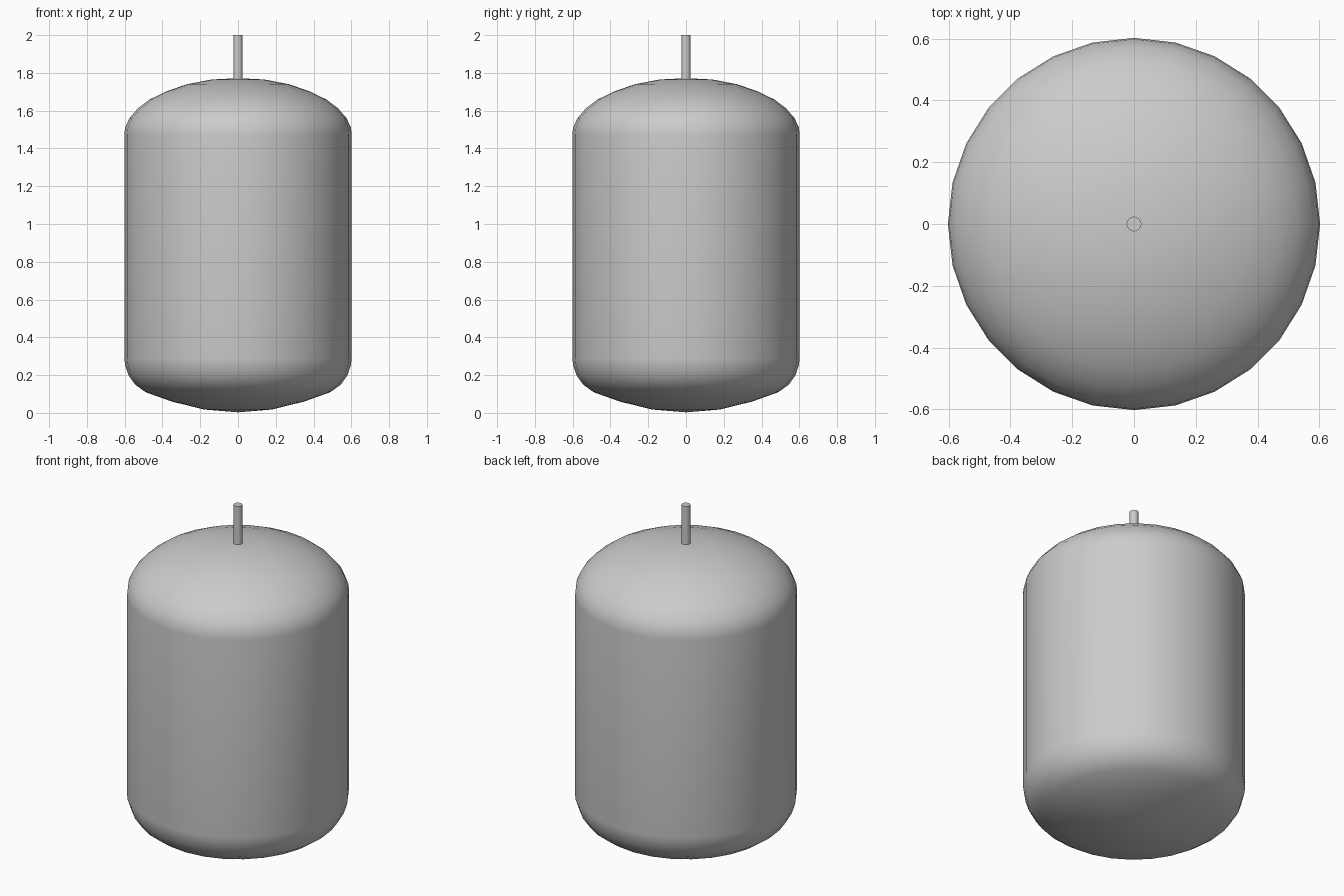
import bpy, bmesh, math

if "Cube" in bpy.data.objects:
    bpy.data.objects.remove(bpy.data.objects["Cube"])

SIDES = 28


def lathe(name, profile, sides):
    """Revolve (radius, height) points around z; r = 0 makes a pole, otherwise open ends are capped."""
    bm = bmesh.new()
    rings = []
    for r, z in profile:
        if r == 0:
            rings.append([bm.verts.new((0, 0, z))] * sides)
        else:
            rings.append([bm.verts.new((r * math.cos(2 * math.pi * i / sides),
                                        r * math.sin(2 * math.pi * i / sides), z))
                          for i in range(sides)])
    for low, high in zip(rings, rings[1:]):
        for i in range(sides):
            j = (i + 1) % sides
            corners = list(dict.fromkeys([low[i], low[j], high[j], high[i]]))
            bm.faces.new(corners)
    if profile[0][0]:
        bm.faces.new(rings[0][::-1])
    if profile[-1][0]:
        bm.faces.new(rings[-1])
    bmesh.ops.recalc_face_normals(bm, faces=bm.faces)
    mesh = bpy.data.meshes.new(name)
    bm.to_mesh(mesh)
    bm.free()
    obj = bpy.data.objects.new(name, mesh)
    bpy.context.collection.objects.link(obj)
    bpy.ops.object.select_all(action='DESELECT')
    obj.select_set(True)
    bpy.context.view_layer.objects.active = obj
    bpy.ops.object.shade_smooth_by_angle(angle=math.radians(35))
    return obj


# Tank: shallow dished bottom, rounded knuckle, straight wall, domed top
lathe("tank_body", [
    (0, 0.003), (0.18, 0.018), (0.35, 0.06), (0.49, 0.11),
    (0.545, 0.15), (0.58, 0.20), (0.598, 0.255), (0.602, 0.29),
    (0.602, 1.47),
    (0.598, 1.51), (0.575, 1.56), (0.53, 1.612), (0.47, 1.658),
    (0.38, 1.702), (0.27, 1.74), (0.14, 1.765), (0, 1.772)], SIDES)

# Thin riser pipe on the crown; its lower end is inside the tank
lathe("top_pipe", [(0.024, 1.70), (0.024, 2.0)], 16)
